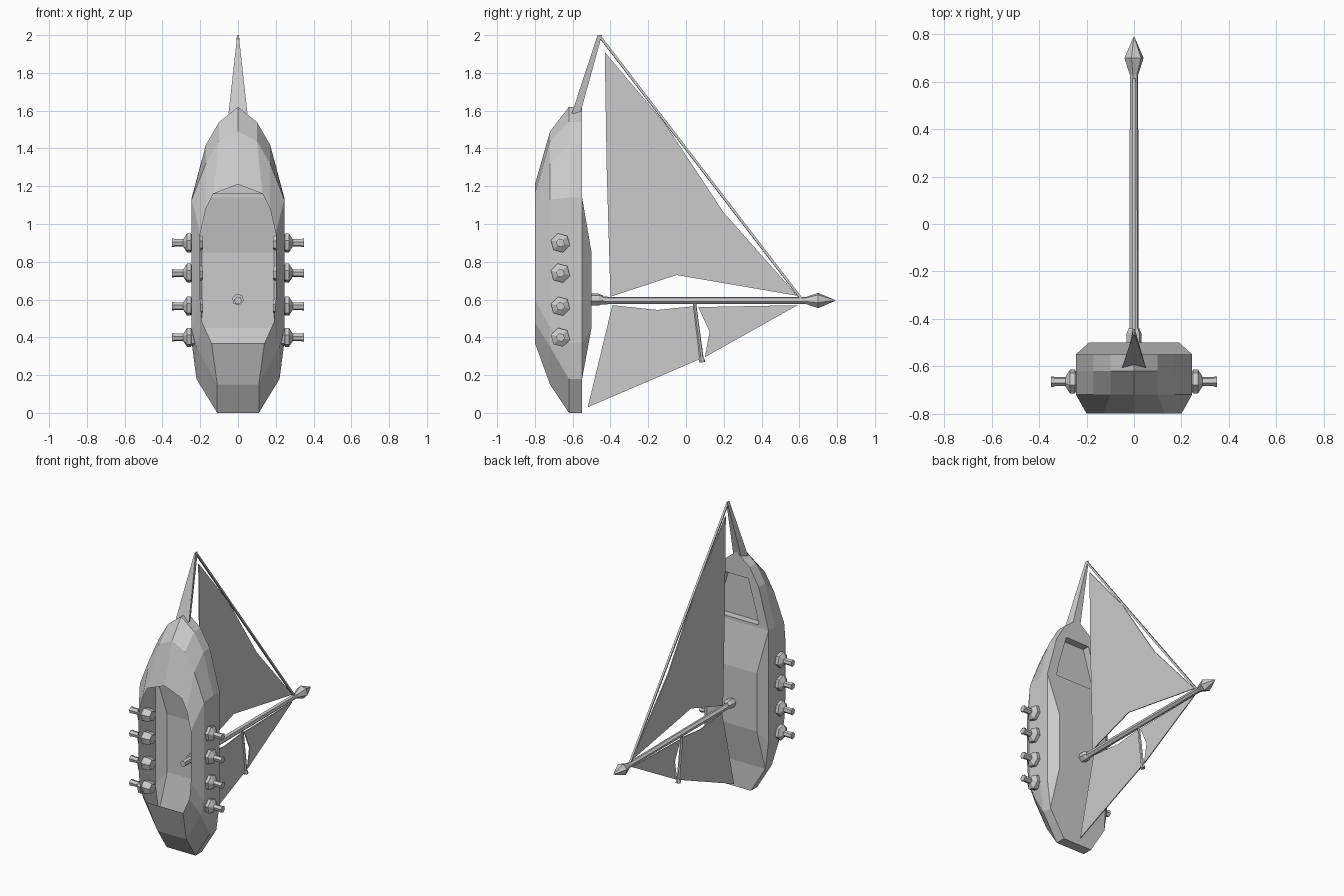
import bpy, bmesh
from math import cos, sin, pi
from mathutils import Vector

cube = bpy.data.objects.get("Cube")
if cube:
    bpy.data.objects.remove(cube)

grey = bpy.data.materials.new("plain_grey")
grey.use_nodes = True
GREY = (0.6, 0.6, 0.6, 1)
grey.diffuse_color = GREY
grey.node_tree.nodes["Principled BSDF"].inputs["Base Color"].default_value = GREY


def finish(name, bm, mirror=False):
    bmesh.ops.remove_doubles(bm, verts=bm.verts, dist=0.0005)
    bmesh.ops.recalc_face_normals(bm, faces=bm.faces)
    mesh = bpy.data.meshes.new(name)
    bm.to_mesh(mesh)
    bm.free()
    mesh.materials.append(grey)
    ob = bpy.data.objects.new(name, mesh)
    bpy.context.collection.objects.link(ob)
    if mirror:
        mod = ob.modifiers.new("Mirror", 'MIRROR')
        mod.use_clip = True
    return ob


def add_face(bm, pts):
    bm.faces.new([bm.verts.new(p) for p in pts])


def bridge(bm, a, b):
    for i in range(len(a) - 1):
        add_face(bm, [a[i], a[i + 1], b[i + 1], b[i]])


def spindle(name, start, direction, profile, sides=6, mirror=False):
    """Turned part: profile is (distance along axis, radius)."""
    bm = bmesh.new()
    d = Vector(direction).normalized()
    u = d.orthogonal().normalized()
    v = d.cross(u)
    rings = []
    for t, r in profile:
        c = Vector(start) + d * t
        rings.append([bm.verts.new(c + (u * cos(2 * pi * k / sides) + v * sin(2 * pi * k / sides)) * r)
                      for k in range(sides)])
    for a, b in zip(rings, rings[1:]):
        for k in range(sides):
            n = (k + 1) % sides
            bm.faces.new([a[k], a[n], b[n], b[k]])
    bm.faces.new(rings[0])
    bm.faces.new(rings[-1])
    return finish(name, bm, mirror)


def at(y, pts):
    return [(x, y, z) for x, z in pts]


# Hull shell: half contours (x, z) from stern to bow, open underneath
rim = at(-0.8, [(0, .37), (.14, .37), (.19, .48), (.2, .6), (.2, .95), (.17, 1.08), (.13, 1.16), (0, 1.21)])
bilge = at(-0.72, [(0, .15), (.11, .15), (.22, .35), (.245, .45), (.245, 1.13), (.17, 1.32), (.1, 1.44), (0, 1.49)])
outline = [(0, 0), (.11, 0), (.22, .18), (.245, .37), (.245, 1.14), (.17, 1.42), (.1, 1.54), (0, 1.62)]
side = at(-0.62, outline)
gunwale = at(-0.55, outline)
bm = bmesh.new()
for lower, upper in ((rim, bilge), (bilge, side), (side, gunwale)):
    bridge(bm, lower, upper)

# Raised deck with sloping borders
stern_mid, bow_mid = (0, -.55, .18), (0, -.55, 1.14)
aft_mid, aft, fore, fore_mid = at(-0.5, [(0, .45), (.19, .45), (.19, .85), (0, .85)])
g = gunwale
for face in ([g[0], g[1], g[2], stern_mid], [stern_mid, g[2], aft, aft_mid],
             [g[2], g[3], aft], [g[3], g[4], fore, aft],
             [fore, g[4], bow_mid, fore_mid], [aft_mid, aft, fore, fore_mid]):
    add_face(bm, face)

# Bow platform with a sunken hatch
hatch = [(0, 1.16), (.17, 1.16), (.15, 1.25), (.09, 1.46), (0, 1.46)]
lip, floor = at(-0.55, hatch), at(-0.6, hatch)
bridge(bm, lip, floor)
add_face(bm, floor)
for face in ([bow_mid, g[4], lip[1], lip[0]], [g[4], g[5], lip[2], lip[1]],
             [g[5], g[6], lip[3], lip[2]], [g[6], g[7], lip[4], lip[3]]):
    add_face(bm, face)
finish("hull", bm, True)

# Guns, mirrored to both sides
for i, z in enumerate((.4, .565, .74, .9)):
    spindle(f"gun_{i + 1}", (.185, -.665, z), (1, 0, 0),
            [(0, .035), (.02, .045), (.06, .045), (.065, .052), (.085, .052),
             (.1, .028), (.105, .02), (.15, .02), (.155, .023), (.165, .023)], 6, True)

# Mast with pointed head and foot collar
spindle("mast", (0, -.6, .595), (0, 1, 0),
        [(0, .021), (1.23, .018), (1.3, .042), (1.39, .002)])
spindle("mast_collar", (0, -.52, .6), (0, 1, 0), [(0, .032), (.06, .032), (.08, .022)])

# Spar below the mast, and the forestay
spindle("spar", (0, .045, .58), (0, .04, -.31), [(0, .009), (.29, .011), (.3, .016), (.315, .016)])
stay = Vector((0, 1.06, -1.38))
spindle("forestay", (0, -.45, 1.985), stay, [(0, .009), (stay.length, .009)], 4)

# Bowsprit: tapering four-sided beam
bm = bmesh.new()
base = [(-.05, -.605, 1.585), (.05, -.605, 1.585), (.03, -.56, 1.585), (-.03, -.56, 1.585)]
tip = [(-.004, -.468, 2), (.004, -.468, 2), (.004, -.445, 2), (-.004, -.445, 2)]
bridge(bm, base + base[:1], tip + tip[:1])
add_face(bm, base)
add_face(bm, tip)
finish("bowsprit", bm)


# Sails: thin flat sheets, (y, z) outlines
def sail(name, pts):
    bm = bmesh.new()
    front = [(.003, y, z) for y, z in pts]
    back = [(-.003, y, z) for y, z in pts]
    add_face(bm, front)
    add_face(bm, back)
    bridge(bm, front + front[:1], back + back[:1])
    finish(name, bm)


sail("main_sail", [(-.43, 1.91), (-.42, 1.3), (-.4, .615), (-.05, .73), (.59, .62), (.2, 1.06), (-.11, 1.53)])
sail("lower_sail", [(-.52, .03), (-.39, .57), (-.15, .545), (.045, .565), (.075, .285)])
sail("tip_sail", [(.065, .56), (.125, .43), (.1, .295), (.59, .57)])
